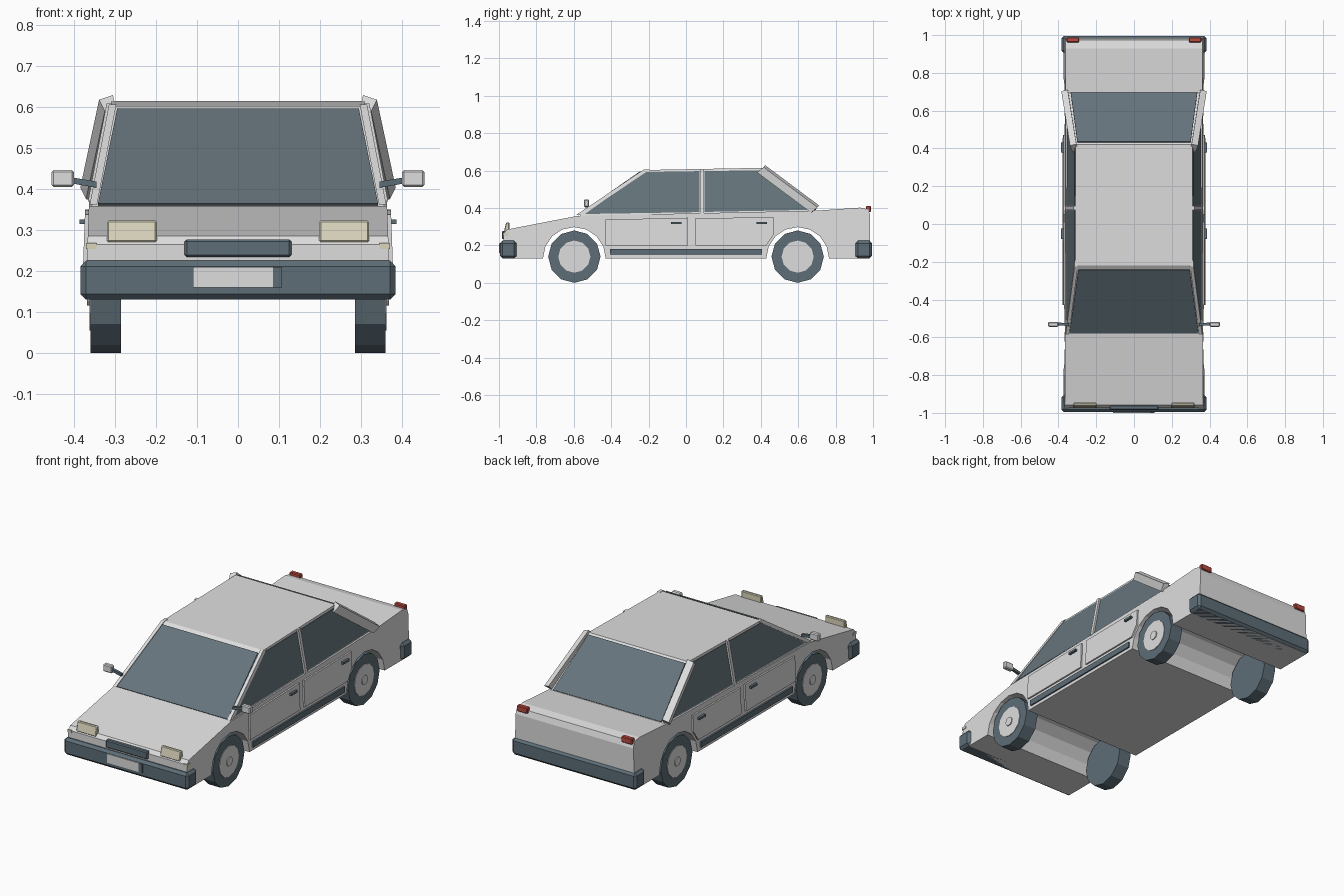
import bpy, bmesh, math
from mathutils import Vector

cube = bpy.data.objects.get("Cube")
if cube:
    bpy.data.objects.remove(cube)


def material(name, rgb):
    m = bpy.data.materials.new(name)
    m.use_nodes = True
    m.diffuse_color = (*rgb, 1)
    m.node_tree.nodes["Principled BSDF"].inputs["Base Color"].default_value = (*rgb, 1)
    return m


paint = material("pale grey paint", (0.73, 0.73, 0.73))
slate = material("dark slate", (0.11, 0.155, 0.185))
glass = material("slate glass", (0.13, 0.175, 0.20))
cream = material("cream lamp", (0.70, 0.66, 0.50))
red = material("red lamp", (0.50, 0.07, 0.05))


def prism(name, points, offset, mat, bevel=0):
    """Solid made by sweeping a polygon along an offset vector."""
    bm = bmesh.new()
    low = [bm.verts.new(p) for p in points]
    high = [bm.verts.new(Vector(p) + Vector(offset)) for p in points]
    bm.faces.new(low)
    bm.faces.new(high[::-1])
    for i in range(len(low)):
        j = (i + 1) % len(low)
        bm.faces.new((low[i], high[i], high[j], low[j]))
    bmesh.ops.recalc_face_normals(bm, faces=bm.faces)
    mesh = bpy.data.meshes.new(name)
    bm.to_mesh(mesh)
    bm.free()
    mesh.materials.append(mat)
    obj = bpy.data.objects.new(name, mesh)
    bpy.context.collection.objects.link(obj)
    if bevel:
        mod = obj.modifiers.new("Bevel", "BEVEL")
        mod.width = bevel
        mod.segments = 1
    return obj


def box(name, x, y, z, mat, bevel=0):
    pts = [(x[0], y[0], z[0]), (x[1], y[0], z[0]), (x[1], y[0], z[1]), (x[0], y[0], z[1])]
    return prism(name, pts, (0, y[1] - y[0], 0), mat, bevel)


def ring(y, z, radius, count, sweep=math.tau, start=0):
    return [(y - radius * math.cos(start + sweep * i / count),
             z + radius * math.sin(start + sweep * i / count)) for i in range(count)]


def body_x(z):
    return 0.372 - 0.035 * (z - 0.13)


def cabin_x(z):
    return 0.357 - 0.19 * (z - 0.36)


def side_plate(name, outline, s, width, depth, mat):
    """Thin plate lying on one sloped flank."""
    return prism(name, [(s * (width(z) - 0.003), y, z) for y, z in outline],
                 (s * depth, 0, 0), mat)


AXLES = (-0.597, 0.597)
FLOOR = 0.13

# Lower body: side outline with both wheel arches, leaning in toward the top
outline = [(-0.975, FLOOR)]
for axle in AXLES:
    outline += ring(axle, FLOOR, 0.168, 8, math.pi) + [(axle + 0.168, FLOOR)]
outline += [(0.982, FLOOR), (0.985, 0.36), (0.975, 0.392), (0.93, 0.402),
            (0.70, 0.386), (-0.58, 0.358), (-0.958, 0.285), (-0.975, 0.265)]
body = prism("body", [(-1, y, z) for y, z in outline], (2, 0, 0), paint)
for v in body.data.vertices:
    v.co.x *= body_x(v.co.z)

# Cabin
cabin_side = [(-0.58, 0.35), (-0.22, 0.603), (0.42, 0.615), (0.70, 0.38)]
cabin = prism("cabin", [(-1, y, z) for y, z in cabin_side], (2, 0, 0), paint)
for v in cabin.data.vertices:
    v.co.x *= cabin_x(v.co.z)

# Windscreen and rear window
prism("windscreen", [(-0.342, -0.577, 0.36), (0.342, -0.577, 0.36),
                     (0.295, -0.242, 0.592), (-0.295, -0.242, 0.592)],
      (0, -0.004, 0.004), glass)
prism("rear_window", [(-0.335, 0.693, 0.388), (0.335, 0.693, 0.388),
                      (0.30, 0.432, 0.607), (-0.30, 0.432, 0.607)],
      (0, 0.004, 0.004), glass)

# Bumpers, grille and number plate
box("front_bumper", (-0.385, 0.385), (-0.995, -0.905), (0.13, 0.225), slate, 0.014)
box("rear_bumper", (-0.385, 0.385), (0.905, 0.995), (0.13, 0.225), slate, 0.014)
box("grille", (-0.13, 0.13), (-0.985, -0.955), (0.234, 0.277), slate, 0.005)
box("number_plate", (-0.11, 0.085), (-1.0, -0.99), (0.16, 0.21), paint)
box("number_plate_end", (0.085, 0.108), (-1.0, -0.99), (0.16, 0.21), slate)

front_glass = [(-0.54, 0.368), (-0.228, 0.592), (0.072, 0.597), (0.072, 0.378)]
rear_glass = [(0.098, 0.379), (0.098, 0.597), (0.40, 0.602), (0.65, 0.39)]
front_door = [(-0.43, 0.20), (0.01, 0.20), (0.01, 0.348), (-0.43, 0.338)]
rear_door = [(0.05, 0.20), (0.43, 0.20), (0.47, 0.26), (0.47, 0.350), (0.05, 0.346)]
b_pillar = [(0.075, 0.37), (0.095, 0.37), (0.095, 0.608), (0.075, 0.608)]

for side, s in (("left", 1), ("right", -1)):
    # Side windows, doors and sill
    side_plate(side + "_front_window", front_glass, s, cabin_x, 0.006, glass)
    side_plate(side + "_rear_window", rear_glass, s, cabin_x, 0.006, glass)
    side_plate(side + "_middle_pillar", b_pillar, s, cabin_x, 0.014, paint)
    side_plate(side + "_front_door", front_door, s, body_x, 0.012, paint)
    side_plate(side + "_rear_door", rear_door, s, body_x, 0.012, paint)
    box(side + "_sill_trim", (s * 0.36, s * 0.379), (-0.405, 0.405), (0.148, 0.18), slate)
    for part, y in (("front", -0.052), ("rear", 0.405)):
        box(f"{side}_{part}_handle", (s * 0.37, s * 0.387), (y - 0.027, y + 0.027),
            (0.314, 0.326), slate)

    # Windscreen pillar
    prism(side + "_windscreen_pillar",
          [(s * 0.344, -0.588, 0.362), (s * 0.362, -0.588, 0.362),
           (s * 0.362, -0.555, 0.362), (s * 0.344, -0.555, 0.362)],
          (s * -0.047, 0.362, 0.244), paint)

    # Thick sloped rear pillar
    prism(side + "_rear_pillar",
          [(s * 0.298, 0.39, 0.588), (s * 0.325, 0.38, 0.590),
           (s * 0.339, 0.415, 0.618), (s * 0.305, 0.423, 0.629)],
          (s * 0.046, 0.288, -0.215), paint)

    # Lamps
    lamp = [(-0.974, 0.27), (-0.945, 0.27), (-0.945, 0.323), (-0.962, 0.323)]
    prism(side + "_headlamp", [(s * 0.198, y, z) for y, z in lamp],
          (s * 0.122, 0, 0), cream, 0.004)
    box(side + "_marker_lamp", (s * 0.345, s * 0.371), (-0.978, -0.95), (0.253, 0.268), cream)
    box(side + "_tail_lamp", (s * 0.29, s * 0.357), (0.962, 0.988), (0.378, 0.411), red, 0.004)

    # Door mirror on a slanted arm
    prism(side + "_mirror_arm",
          [(s * 0.345, -0.54, 0.403), (s * 0.345, -0.525, 0.403),
           (s * 0.345, -0.525, 0.418), (s * 0.345, -0.54, 0.418)],
          (s * 0.07, 0.004, -0.0 + 0.012), slate)
    box(side + "_mirror", (s * 0.40, s * 0.455), (-0.545, -0.518), (0.405, 0.446), paint, 0.005)

    # Wheels: tyre, rim disc and centre cap
    for part, axle in zip(("front", "rear"), AXLES):
        for piece, radius, inner, outer, mat in (
                ("tyre", 0.14, 0.285, 0.36, slate),
                ("rim", 0.086, 0.35, 0.363, paint),
                ("cap", 0.025, 0.36, 0.368, paint)):
            prism(f"{side}_{part}_{piece}",
                  [(s * inner, y, z) for y, z in ring(axle, 0.14, radius, 12)],
                  (s * (outer - inner), 0, 0), mat)
